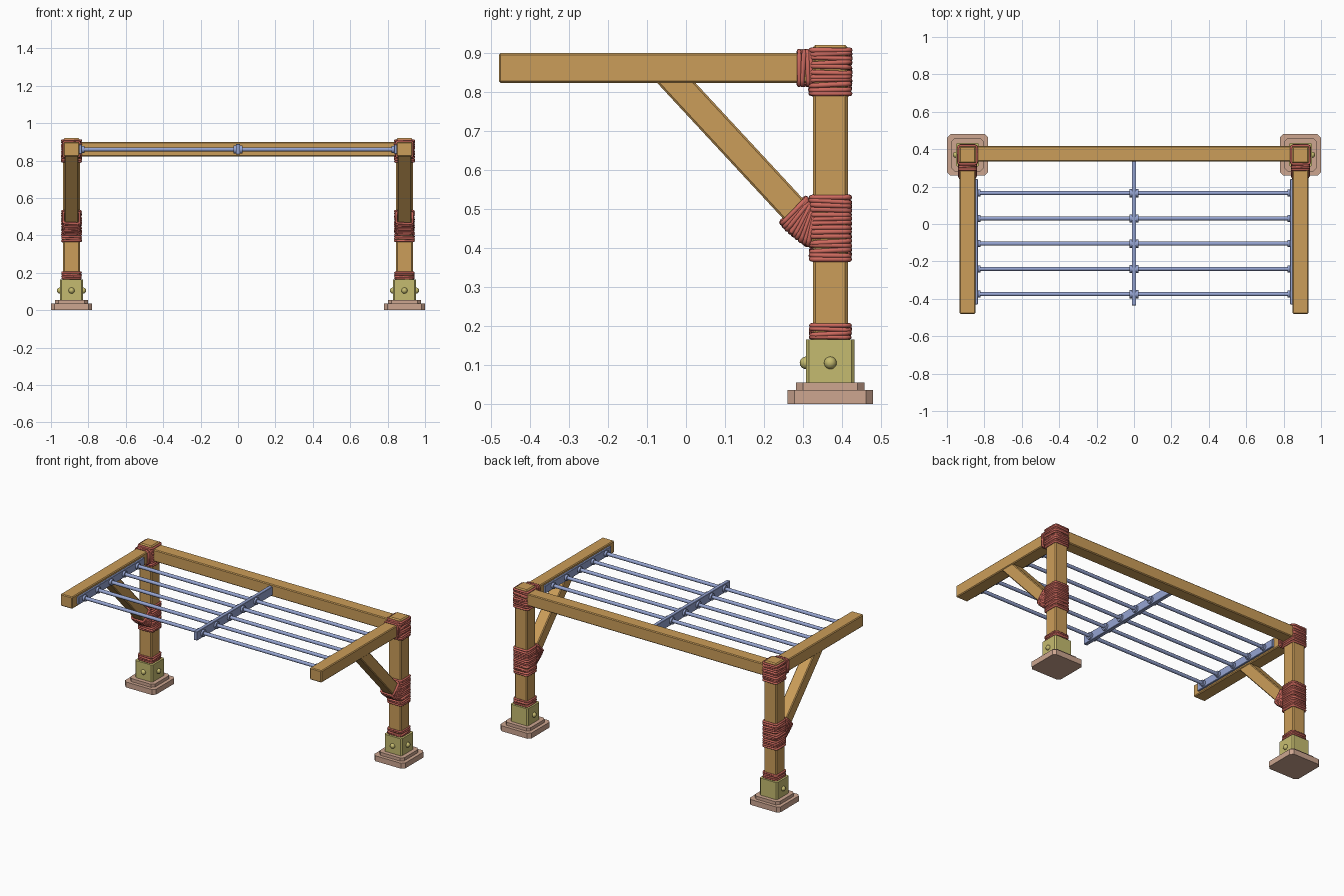
import bpy, bmesh, math, random
from mathutils import Matrix, Vector

random.seed(4)
if "Cube" in bpy.data.objects:
    bpy.data.objects.remove(bpy.data.objects["Cube"])


def material(name, rgb):
    m = bpy.data.materials.new(name)
    m.use_nodes = True
    m.diffuse_color = (*rgb, 1)
    m.node_tree.nodes["Principled BSDF"].inputs["Base Color"].default_value = (*rgb, 1)
    return m


WOOD = material("warm wood", (0.60, 0.34, 0.10))
ROPE = material("red rope", (0.61, 0.14, 0.11))
STEEL = material("blue steel", (0.30, 0.37, 0.64))
BRASS = material("pale brass", (0.56, 0.50, 0.16))
STONE = material("pink stone", (0.61, 0.38, 0.28))


def finish(bm, name, mat, smooth=None):
    bmesh.ops.recalc_face_normals(bm, faces=bm.faces)
    mesh = bpy.data.meshes.new(name)
    bm.to_mesh(mesh)
    bm.free()
    mesh.materials.append(mat)
    ob = bpy.data.objects.new(name, mesh)
    bpy.context.collection.objects.link(ob)
    if smooth:
        bpy.ops.object.select_all(action="DESELECT")
        ob.select_set(True)
        bpy.context.view_layer.objects.active = ob
        bpy.ops.object.shade_smooth_by_angle(angle=math.radians(smooth))
    return ob


def box(name, mat, center, size, bevel=0.0, tilt=0.0, upright_only=False):
    """Chamfered box, tilted about x; upright_only chamfers only the vertical edges."""
    bm = bmesh.new()
    bmesh.ops.create_cube(bm, size=1)
    bmesh.ops.scale(bm, vec=size, verts=bm.verts)
    if bevel:
        edges = [e for e in bm.edges if not upright_only
                 or abs(e.verts[0].co.z - e.verts[1].co.z) > 1e-4]
        bmesh.ops.bevel(bm, geom=edges, offset=bevel, segments=1, affect="EDGES")
    bm.transform(Matrix.Translation(center) @ Matrix.Rotation(tilt, 4, "X"))
    return finish(bm, name, mat)


def rod(name, mat, center, radius, length, sides):
    """Cylinder lying along x."""
    bm = bmesh.new()
    bmesh.ops.create_cone(bm, cap_ends=True, segments=sides, radius1=radius,
                          radius2=radius, depth=length)
    bm.transform(Matrix.Translation(center) @ Matrix.Rotation(math.pi / 2, 4, "Y"))
    return finish(bm, name, mat, 40)


def add_strand(bm, frame, hx, hy, r, wobble):
    """One rope loop following a rounded rectangle."""
    corner, sides = 0.012, 8
    a, b = random.uniform(-wobble, wobble), random.uniform(-wobble, wobble)
    rings = []
    for quarter in range(4):
        mid = math.pi / 4 + quarter * math.pi / 2
        cx = math.copysign(hx - corner, math.cos(mid))
        cy = math.copysign(hy - corner, math.sin(mid))
        for step in (-1, 0, 1):
            ang = mid + step * math.pi / 4
            out = Vector((math.cos(ang), math.sin(ang), 0))
            p = Vector((cx, cy, 0)) + out * corner
            p.z = a * p.x / hx + b * p.y / hy
            rad = r * random.uniform(0.85, 1.1)
            ring = []
            for k in range(sides):
                t = 2 * math.pi * k / sides
                q = p + out * rad * math.cos(t) + Vector((0, 0, rad * math.sin(t)))
                ring.append(bm.verts.new(frame @ q))
            rings.append(ring)
    for i, ring in enumerate(rings):
        nxt = rings[(i + 1) % len(rings)]
        for k in range(sides):
            j = (k + 1) % sides
            bm.faces.new((ring[k], nxt[k], nxt[j], ring[j]))


def rope_wrap(name, center, length, count, hx, hy, tilt=0.0):
    """Stack of loops along the local z axis."""
    bm = bmesh.new()
    pitch = length / count
    base = Matrix.Translation(center) @ Matrix.Rotation(tilt, 4, "X")
    for i in range(count):
        z = (i + 0.5) * pitch - length / 2
        edge = i in (0, count - 1)
        add_strand(bm, base @ Matrix.Translation((0, 0, z)), hx, hy,
                   pitch * 0.58, 0.0005 if edge else 0.003)
    return finish(bm, name, ROPE, 50)


def fan_wrap(name, x):
    """Loops swinging from square on the brace towards the post."""
    bm = bmesh.new()
    count = 9
    for i in range(count):
        t = i / (count - 1)
        ang = 0.75 + 0.62 * t
        pivot = Vector((x, 0.312 + 0.018 * t, 0.528 - 0.03 * t))
        center = pivot - 0.048 * Vector((0, math.cos(ang), math.sin(ang)))
        frame = Matrix.Translation(center) @ Matrix.Rotation(ang, 4, "X")
        add_strand(bm, frame, 0.044, 0.044, 0.0065, 0.002)
    return finish(bm, name, ROPE, 50)


def bolt(name, center):
    bm = bmesh.new()
    bmesh.ops.create_uvsphere(bm, u_segments=16, v_segments=10, radius=0.016)
    bm.transform(Matrix.Translation(center))
    return finish(bm, name, BRASS, 60)


PX, PY = 0.89, 0.37
RUNGS = [0.165 - 0.135 * i for i in range(5)]
BAR_Z = 0.86

for side, s in (("left", 1), ("right", -1)):
    x = s * PX
    # Footing and metal socket
    box(side + "_foot_plate", STONE, (x, PY, 0.0175), (0.22, 0.22, 0.035), 0.018, upright_only=True)
    box(side + "_foot_step", STONE, (x, PY, 0.045), (0.176, 0.176, 0.02), 0.018, upright_only=True)
    box(side + "_socket", BRASS, (x, PY, 0.11), (0.125, 0.125, 0.11), 0.008, upright_only=True)
    bolt(side + "_front_bolt", (x, PY - 0.0625, 0.105))
    bolt(side + "_outer_bolt", (x + s * 0.0625, PY, 0.105))
    bolt(side + "_inner_bolt", (x - s * 0.0625, PY, 0.105))

    # Timber post, arm and brace
    box(side + "_post", WOOD, (x, PY, 0.49), (0.09, 0.09, 0.86), 0.007)
    box(side + "_arm", WOOD, (x, -0.07, 0.861), (0.084, 0.82, 0.077), 0.005)
    top, foot = Vector((x, -0.052, 0.852)), Vector((x, 0.345, 0.424))
    run = top - foot
    box(side + "_brace", WOOD, (top + foot) / 2, (0.076, 0.072, run.length), 0.005,
        tilt=math.atan2(-run.y, run.z))

    # Rope lashings
    rope_wrap(side + "_foot_lashing", (x, PY, 0.186), 0.04, 4, 0.049, 0.049)
    rope_wrap(side + "_brace_post_lashing", (x, PY, 0.45), 0.17, 15, 0.049, 0.049)
    rope_wrap(side + "_top_lashing", (x, PY, 0.851), 0.122, 11, 0.05, 0.05)
    rope_wrap(side + "_arm_lashing", (x, 0.305, 0.861), 0.04, 4, 0.045, 0.043, math.pi / 2)
    fan_wrap(side + "_brace_lashing", x)

    # Steel rail on the inner face of the arm
    box(side + "_rail", STEEL, (s * 0.842, -0.095, BAR_Z), (0.014, 0.67, 0.05), 0.002)
    for i, y in enumerate(RUNGS):
        rod(f"{side}_collar_{i + 1}", STEEL, (s * 0.829, y, BAR_Z), 0.019, 0.016, 12)

# Rear beam
box("rear_beam", WOOD, (0, 0.376, 0.861), (1.76, 0.082, 0.077), 0.005)

# Middle rail and rungs
box("middle_rail", STEEL, (0, -0.05, BAR_Z), (0.024, 0.77, 0.056), 0.002)
for i, y in enumerate(RUNGS):
    rod(f"rung_{i + 1}", STEEL, (0, y, BAR_Z), 0.011, 1.68, 12)
    rod(f"middle_collar_{i + 1}", STEEL, (0, y, BAR_Z), 0.022, 0.048, 12)
